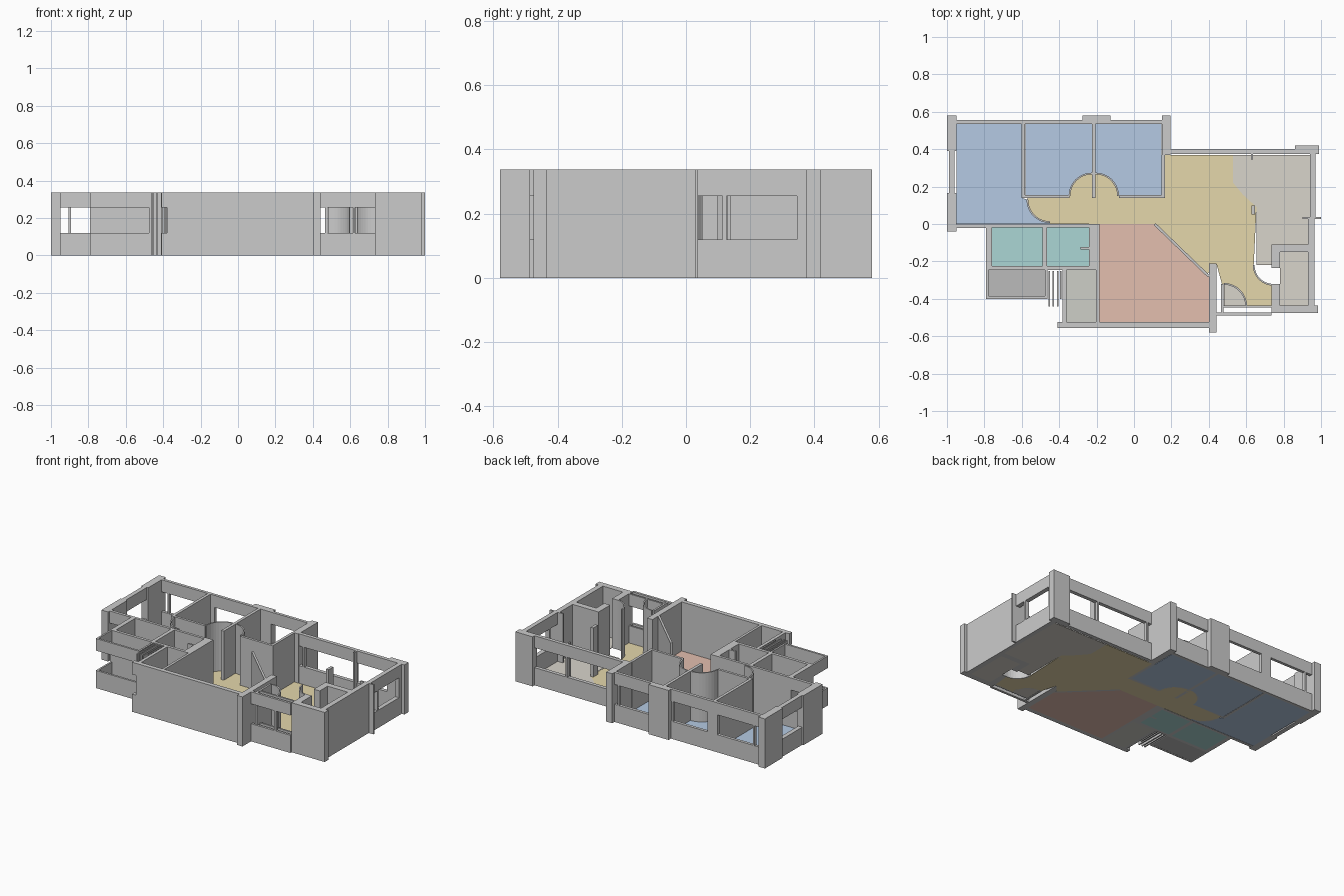
import bpy, bmesh
from math import cos, sin, radians, hypot

if "Cube" in bpy.data.objects:
    bpy.data.objects.remove(bpy.data.objects["Cube"])

H, SILL, HEAD = 0.337, 0.12, 0.255   # wall height, window sill and head
FLOOR = 0.003


def finish(name, bm, mat=None):
    bmesh.ops.recalc_face_normals(bm, faces=bm.faces)
    me = bpy.data.meshes.new(name)
    bm.to_mesh(me)
    bm.free()
    ob = bpy.data.objects.new(name, me)
    bpy.context.collection.objects.link(ob)
    if mat:
        me.materials.append(mat)
    return ob


def prism(bm, pts, z0, z1):
    face = bm.faces.new([bm.verts.new((x, y, z0)) for x, y in pts])
    ext = bmesh.ops.extrude_face_region(bm, geom=[face], use_keep_orig=True)
    verts = [g for g in ext["geom"] if isinstance(g, bmesh.types.BMVert)]
    bmesh.ops.translate(bm, verts=verts, vec=(0, 0, z1 - z0))


def rect(x0, x1, y0, y1):
    return [(x0, y0), (x1, y0), (x1, y1), (x0, y1)]


def wall(name, x0, x1, y0, y1):
    bm = bmesh.new()
    prism(bm, rect(x0, x1, y0, y1), 0, H)
    finish(name, bm)


def window_wall(name, x0, x1, y0, y1, posts=()):
    """Parapet and lintel with an opening between, plus slim posts along the long side."""
    bm = bmesh.new()
    prism(bm, rect(x0, x1, y0, y1), 0, SILL)
    prism(bm, rect(x0, x1, y0, y1), HEAD, H)
    for p in posts:
        r = rect(p - .006, p + .006, y0, y1) if x1 - x0 > y1 - y0 else rect(x0, x1, p - .006, p + .006)
        prism(bm, r, SILL, HEAD)
    finish(name, bm)


def arc(cx, cy, r, a0, a1, n=10):
    return [(cx + r * cos(radians(a0 + (a1 - a0) * i / n)),
             cy + r * sin(radians(a0 + (a1 - a0) * i / n))) for i in range(n + 1)]


def arc_wall(name, cx, cy, r, a0, a1, t=.009):
    bm = bmesh.new()
    prism(bm, arc(cx, cy, r + t / 2, a0, a1) + arc(cx, cy, r - t / 2, a1, a0), 0, H)
    finish(name, bm)


def slanted_wall(name, x0, y0, x1, y1, t=.014):
    d = hypot(x1 - x0, y1 - y0)
    nx, ny = -(y1 - y0) / d * t / 2, (x1 - x0) / d * t / 2
    bm = bmesh.new()
    prism(bm, [(x0 + nx, y0 + ny), (x1 + nx, y1 + ny), (x1 - nx, y1 - ny), (x0 - nx, y0 - ny)], 0, H)
    finish(name, bm)


def material(name, *rgb):
    m = bpy.data.materials.new(name)
    m.diffuse_color = (*rgb, 1)
    m.use_nodes = True
    m.node_tree.nodes["Principled BSDF"].inputs["Base Color"].default_value = m.diffuse_color
    return m


def floor(name, mat, pts):
    bm = bmesh.new()
    prism(bm, pts, 0, FLOOR)
    finish(name, bm, mat)


# Floors
blue = material("bedroom_blue", .46, .59, .77)
teal = material("bath_teal", .41, .67, .66)
salmon = material("salmon", .77, .52, .43)
yellow = material("hall_yellow", .78, .68, .41)
beige = material("beige", .69, .66, .60)
dark = material("dark_grey", .50, .50, .50)
olive = material("soft_grey", .61, .62, .57)

floor("bedroom_left_floor", blue,
      [(-.95, 0), (-.95, .535), (-.6, .535), (-.6, .14)] + arc(-.45, .13, .12, 180, 270) + [(-.45, 0)])
floor("bedroom_middle_floor", blue,
      [(-.58, .155), (-.58, .535), (-.225, .535)] + arc(-.225, .15, .12, 90, 180))
floor("bedroom_right_floor", blue,
      [(.147, .155), (.147, .535), (-.205, .535), (-.205, .27)] + arc(-.2, .15, .12, 90, 0))
floor("hall_floor", yellow,
      arc(-.45, .13, .12, 180, 270) + [(-.45, 0), (.11, 0), (.39, -.27), (.44, -.21), (.47, -.32)]
      + arc(.48, -.44, .12, 90, 0) + [(.735, -.435)]
      + arc(.745, -.22, .105, 270, 180)
      + [(.655, .09), (.58, .16), (.53, .22), (.53, .37), (.165, .37), (.165, .14)]
      + arc(-.2, .15, .12, 0, 90) + arc(-.225, .15, .12, 90, 180) + [(-.57, .145)])
floor("dining_floor", beige,
      [(.53, .37), (.94, .37), (.94, -.11), (.735, -.11), (.735, -.22), (.655, -.22), (.655, .09), (.58, .16), (.53, .22)])
floor("store_floor", beige, rect(.78, .93, -.435, -.15))
floor("entry_floor", beige, arc(.48, -.44, .12, 0, 90) + [(.48, -.44)])
floor("salmon_room_floor", salmon,
      [(-.185, 0), (.11, 0), (.39, -.27), (.4, -.27), (.4, -.525), (-.185, -.525)])
floor("bath_left_floor", teal, rect(-.76, -.49, -.225, -.02))
floor("bath_right_floor", teal, rect(-.465, -.24, -.225, -.02))
floor("balcony_floor", dark, rect(-.78, -.475, -.385, -.245))
floor("utility_floor", olive, rect(-.36, -.2, -.525, -.245))

# Full-height walls: x0, x1, y0, y1
for name, *b in [
    ("corner_pier_back_left", -1, -.95, .39, .58),
    ("left_wall_front", -1, -.95, -.04, .165),
    ("back_pier_middle", -.275, -.125, .535, .58),
    ("bedroom_window_pier", -.625, -.55, .535, .555),
    ("bedroom_corner_pier", .15, .195, .37, .58),
    ("bedroom_right_wall", .147, .165, .14, .37),
    ("bedroom_divider_left", -.602, -.582, .14, .535),
    ("bedroom_divider_right", -.225, -.205, .14, .535),
    ("bedroom_middle_front_wall", -.59, -.345, .138, .155),
    ("bedroom_right_front_wall", -.08, .165, .138, .155),
    ("back_right_pier", .86, .99, .375, .42),
    ("right_window_pier", .94, .97, .345, .38),
    ("right_wall_middle", .93, .965, -.11, .035),
    ("right_wall_stub", .9, 1, .028, .038),
    ("store_back_wall", .735, .965, -.15, -.11),
    ("store_right_wall", .93, .965, -.475, -.15),
    ("store_front_wall", .735, .985, -.475, -.435),
    ("store_left_wall_back", .735, .78, -.235, -.15),
    ("store_left_wall_front", .735, .78, -.435, -.32),
    ("salmon_right_wall", .4, .44, -.58, -.21),
    ("salmon_front_wall", -.38, .44, -.555, -.525),
    ("salmon_left_wall", -.202, -.185, -.525, -.24),
    ("bath_shaft", -.24, -.185, -.245, 0),
    ("bath_back_wall", -.79, -.235, -.02, -.002),
    ("bath_left_wall", -.79, -.76, -.245, -.02),
    ("bath_divider", -.49, -.465, -.245, -.02),
    ("bath_front_wall", -.79, -.235, -.245, -.225),
    ("bath_stub", -.285, -.24, -.135, -.122),
    ("balcony_right_wall", -.475, -.463, -.4, -.245),
    ("utility_left_wall", -.382, -.36, -.525, -.24),
    ("entry_left_wall", .465, .478, -.48, -.32),
    ("hall_post", .628, .648, .05, .1),
    ("dining_stub", .625, .635, .345, .38),
]:
    wall(name, *b)

# Louvre blades beside the balcony
for i, x in enumerate((-.452, -.433, -.408, -.392)):
    wall(f"louvre_{i + 1}", x - .004, x + .004, -.44 if i < 3 else -.4, -.25)

# Walls with window strips
window_wall("left_window", -.99, -.96, .165, .39)
window_wall("bedroom_left_window", -.95, -.625, .535, .555, (-.9,))
window_wall("bedroom_middle_window", -.55, -.275, .535, .555, (-.285,))
window_wall("bedroom_right_window", -.125, .15, .535, .555, (.12,))
window_wall("living_window", .195, .86, .375, .4, (.23, .62))
window_wall("right_window", .94, .97, .035, .345, (.12,))
window_wall("bedroom_front_window", -.95, -.79, -.022, -.002)
window_wall("balcony_front_parapet", -.79, -.463, -.4, -.386)
window_wall("balcony_left_parapet", -.79, -.778, -.386, -.245)
window_wall("utility_window", -.41, -.38, -.555, -.525)
window_wall("entry_outer_window", .44, .735, -.488, -.472, (.62,))
window_wall("entry_inner_window", .478, .735, -.447, -.435, (.605,))

# Curved door sweeps and the diagonal partition
arc_wall("door_sweep_left", -.45, .13, .12, 180, 270)
arc_wall("door_sweep_middle", -.225, .15, .12, 90, 180)
arc_wall("door_sweep_right", -.205, .15, .12, 0, 90)
arc_wall("door_sweep_entry", .48, -.44, .12, 0, 90)
arc_wall("door_sweep_store", .745, -.22, .105, 180, 270)
slanted_wall("diagonal_partition", .11, 0, .4, -.28)
